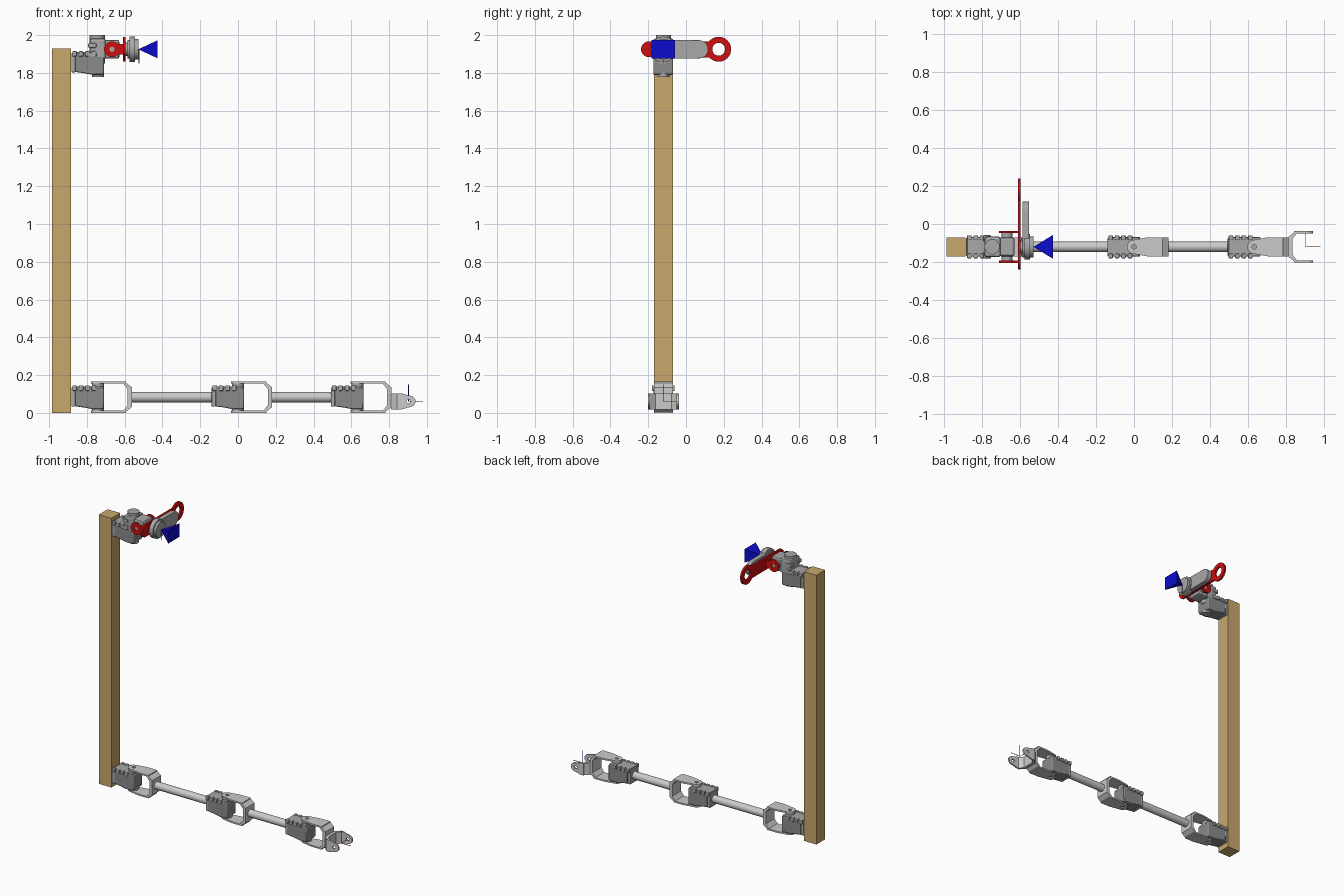
import bpy, bmesh, math
from mathutils import Vector

if "Cube" in bpy.data.objects:
    bpy.data.objects.remove(bpy.data.objects["Cube"])

CY = -0.12      # centre line of the whole linkage


def material(name, srgb):
    m = bpy.data.materials.new(name)
    m.diffuse_color = [((c / 255 + 0.055) / 1.055) ** 2.4 if c > 10 else c / 255 / 12.92 for c in srgb] + [1]
    m.use_nodes = True
    m.node_tree.nodes["Principled BSDF"].inputs["Base Color"].default_value = m.diffuse_color
    return m


WOOD = material("wood", (200, 168, 108))
LIGHT = material("light grey", (203, 203, 203))
GREY = material("mid grey", (168, 168, 168))
DARK = material("dark grey", (138, 138, 138))
RED = material("red", (208, 14, 14))
BLUE = material("blue", (12, 12, 205))


def finish(name, bm, mat, bevel=0, smooth=False):
    bmesh.ops.recalc_face_normals(bm, faces=bm.faces)
    me = bpy.data.meshes.new(name)
    bm.to_mesh(me)
    bm.free()
    me.materials.append(mat)
    ob = bpy.data.objects.new(name, me)
    bpy.context.collection.objects.link(ob)
    if bevel:
        mod = ob.modifiers.new("bevel", 'BEVEL')
        mod.width, mod.segments = bevel, 2
    if smooth:
        for o in bpy.context.selected_objects:
            o.select_set(False)
        ob.select_set(True)
        bpy.context.view_layer.objects.active = ob
        bpy.ops.object.shade_smooth_by_angle(angle=math.radians(35))
    return ob


def box(name, lo, hi, mat, bevel=0):
    bm = bmesh.new()
    bmesh.ops.create_cube(bm, size=1)
    for v in bm.verts:
        v.co = [(a + b) / 2 + c * (b - a) for a, b, c in zip(lo, hi, v.co)]
    return finish(name, bm, mat, bevel)


def prism(name, loops, w0, w1, place, mat, bevel=0):
    """Outline (first loop) with holes (other loops), extruded from w0 to w1."""
    bm = bmesh.new()
    edges = []
    for pts in loops:
        vs = [bm.verts.new((u, v, w0)) for u, v in pts]
        edges += [bm.edges.new((vs[i - 1], vs[i])) for i in range(len(vs))]
    bmesh.ops.triangle_fill(bm, edges=edges, use_beauty=True, use_dissolve=False)
    ext = bmesh.ops.extrude_face_region(bm, geom=bm.faces[:])
    for g in ext['geom']:
        if isinstance(g, bmesh.types.BMVert):
            g.co.z = w1
    for v in bm.verts:
        v.co = place(*v.co)
    return finish(name, bm, mat, bevel, True)


def arc(cu, cv, r, a0, a1, n=16):
    return [(cu + r * math.cos(math.radians(a0 + (a1 - a0) * i / n)),
             cv + r * math.sin(math.radians(a0 + (a1 - a0) * i / n))) for i in range(n + 1)]


def circle(cu, cv, r, n=28):
    return arc(cu, cv, r, 0, 360, n)[:-1]


def cyl(name, p, q, r, mat, n=28):
    p, q = Vector(p), Vector(q)
    bm = bmesh.new()
    bmesh.ops.create_cone(bm, cap_ends=True, segments=n, radius1=r, radius2=r, depth=(q - p).length)
    rot = Vector((0, 0, 1)).rotation_difference(q - p)
    for v in bm.verts:
        v.co = rot @ v.co + (p + q) / 2
    return finish(name, bm, mat, 0, True)


# Motor: dark rounded casing, grey ribbed cover, mounting flange, output discs
def motor(name, x0, zc):
    prism(name + "_casing", [[(x0 + .02, zc - .048), (x0 + .07, zc - .055), (x0 + .11, zc - .063),
                              (x0 + .165, zc - .063), (x0 + .172, zc - .055), (x0 + .172, zc + .05),
                              (x0 + .02, zc + .05)]],
          CY - .052, CY + .052, lambda u, v, w: (u, w, v), DARK, .006)
    box(name + "_flange", (x0, CY - .048, zc - .05), (x0 + .022, CY + .048, zc + .052), GREY, .004)
    box(name + "_cover", (x0 + .005, CY - .05, zc + .042), (x0 + .165, CY + .05, zc + .058), GREY, .004)
    for s in (-1, 1):
        for i in range(4):
            x = x0 + .005 + i * .034
            y = CY + s * .048
            box(name + "_rib", (x, y - .012, zc + .034), (x + .024, y + .012, zc + .062), GREY, .004)
    cyl(name + "_output_disc", (x0 + .14, CY, zc - .074), (x0 + .14, CY, zc + .074), .032, GREY)


# U bracket: two rounded ears with pivot holes and a chamfered back
def bracket(name, length, half, place, mat):
    for s in (-1, 1):
        ear = arc(0, 0, .037, 90, 270) + [(length * .4, -.05), (length - .03, -.05),
                                          (length - .03, .05), (length * .4, .05)]
        prism(name + "_ear", [ear, circle(0, 0, .012, 16)], s * (half - .011), s * half,
              lambda u, v, w: place(u, v, w), mat)
    a, h = length, half
    side = [(a - .045, h), (a - .038, h), (a, h - .03)]
    inner = [(a - .022, h - .04), (a - .045, h - .011)]
    prof = side + [(u, -v) for u, v in reversed(side)]
    prof += [(u, -v) for u, v in reversed(inner)] + inner
    prism(name + "_back", [prof], -.05, .05, lambda u, v, w: place(u, w, v), mat)


# Wooden post
box("post", (-.985, -.17, 0), (-.885, -.07, 1.93), WOOD)

# Lower arm: three motors with brackets, joined by tubes
ZA = .083
for i, ax in enumerate((-.742, 0, .632)):
    motor("arm_motor_%d" % (i + 1), ax - .14, ZA)
    bracket("arm_bracket_%d" % (i + 1), .18, .0825,
            lambda u, v, w, ax=ax: (ax + u, CY + v, ZA + w), LIGHT)
for x0, x1 in ((-.565, -.13), (.175, .505)):
    cyl("arm_tube", (x0, CY, ZA), (x1, CY, ZA), .027, LIGHT)

# End bracket, turned on its side and facing outwards
bracket("end_bracket", .092, .082, lambda u, v, w: (.903 - u, CY + w, .061 + v * .85), LIGHT)
# Thin axis marker
cyl("axis_x", (.903, CY, .061), (.98, CY, .061), .002, RED, 6)
cyl("axis_z", (.903, CY, .061), (.903, CY, .15), .002, BLUE, 6)
cyl("axis_y", (.903, CY, .061), (.903, CY + .07, .061), .002, LIGHT, 6)

# Head: pan motor on the post, tilt motor above it
ZH = 1.925
motor("pan_motor", -.882, 1.853)
box("tilt_motor_body", (-.785, CY - .054, 1.872), (-.70, CY + .054, 1.982), GREY, .012)
box("tilt_motor_front", (-.71, CY - .05, 1.875), (-.628, CY + .05, 1.975), GREY, .012)
cyl("tilt_motor_cap", (-.745, CY, 1.97), (-.745, CY, 2.0), .04, GREY)
cyl("pan_joint", (-.745, CY, 1.85), (-.745, CY, 1.89), .042, GREY)
for z in (1.895, 1.945):
    for s in (-1, 1):
        box("tilt_motor_rib", (-.793, CY + s * .045 - .016, z - .012),
            (-.75, CY + s * .045 + .016, z + .012), GREY, .004)
cyl("tilt_axle", (-.667, CY - .078, ZH), (-.667, CY + .078, ZH), .03, GREY)

# Red tilt bracket ears
for s in (-1, 1):
    ear = arc(-.667, ZH, .042, 40, 320, 24) + [(-.60, ZH - .027), (-.60, ZH + .027)]
    prism("tilt_bracket_ear", [ear, circle(-.667, ZH, .014, 16)], CY + s * .073, CY + s * .084,
          lambda u, v, w: (u, w, v), RED)

# Red carrier plate with ring end
YR = .173
plate = arc(-.196, ZH, .042, 90, 270) + arc(YR, ZH, .066, -140, 140, 32)
prism("carrier_plate", [plate, circle(YR, ZH, .034)], -.61, -.596, lambda u, v, w: (w, u, v), RED)

# Camera: rounded grey bar, lens disc, blue viewing cone
bar = arc(CY - .005, ZH, .05, 90, 270) + arc(.07, ZH, .048, -90, 90)
prism("camera_bar", [bar], -.585, -.552, lambda u, v, w: (w, u, v), GREY, .006)
cyl("bar_spacer", (-.6, CY, ZH), (-.58, CY, ZH), .035, GREY)
cyl("lens_disc", (-.575, CY, ZH), (-.545, CY, ZH), .067, GREY)
cyl("lens_rim", (-.55, CY, ZH), (-.528, CY, ZH), .055, GREY)

bm = bmesh.new()
apex = bm.verts.new((-.528, CY, ZH))
base = [bm.verts.new((-.425, CY + a * .063, ZH + b * .048)) for a, b in ((-1, -1), (1, -1), (1, 1), (-1, 1))]
bm.faces.new(base)
for i in range(4):
    bm.faces.new((apex, base[i - 1], base[i]))
finish("view_cone", bm, BLUE)
cyl("camera_axis", (-.524, CY, ZH), (-.524, CY, ZH - .075), .002, DARK, 6)
